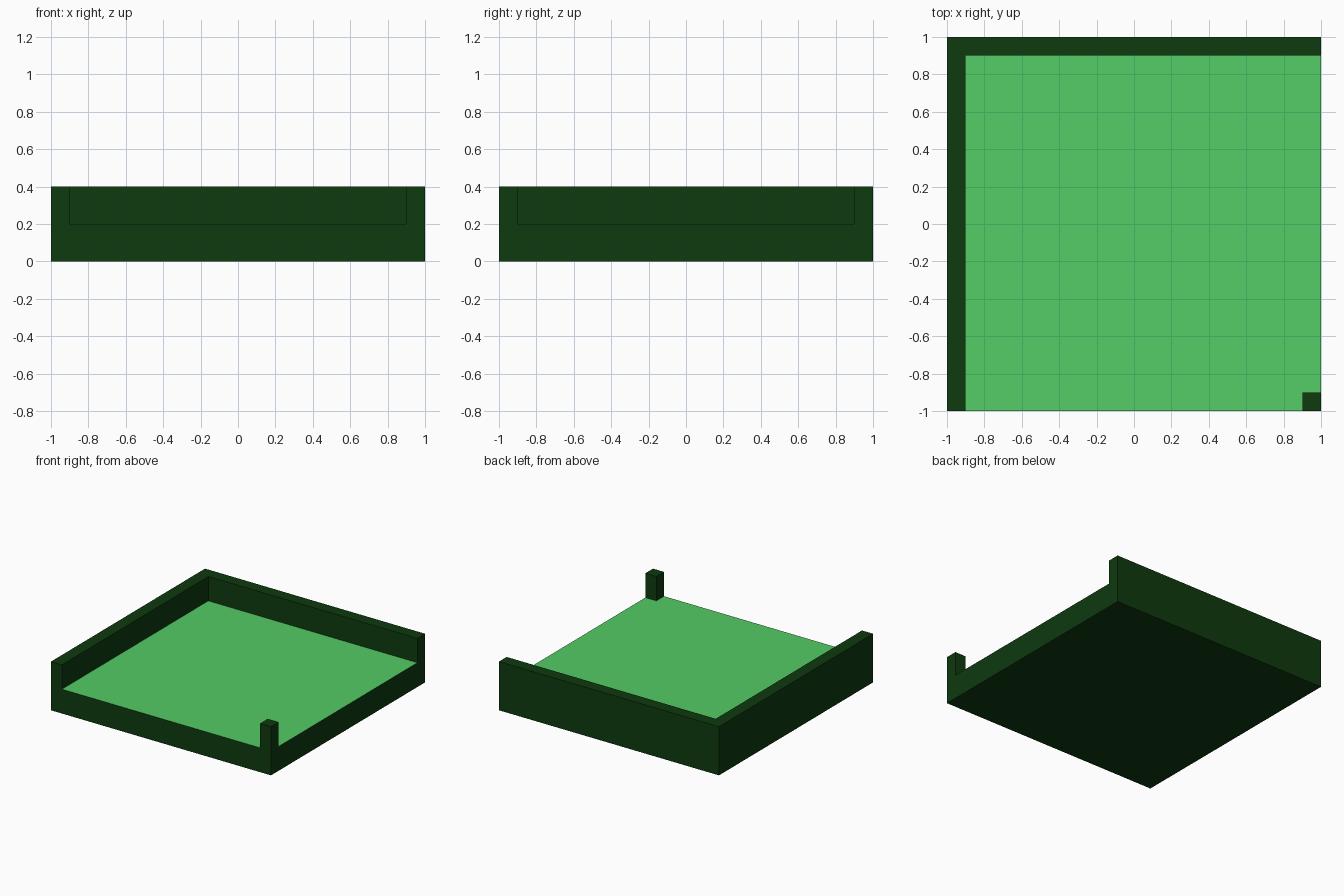
import bpy
import bmesh
from mathutils import Vector

HALF = 1.0      # half of the tile width
INNER = 0.9     # inner edge of the walls
FLOOR = 0.2     # floor height, also the wall height above it

cube = bpy.data.objects.get("Cube")
if cube:
    bpy.data.objects.remove(cube, do_unlink=True)


def make_material(name, colour):
    mat = bpy.data.materials.new(name)
    mat.use_nodes = True
    mat.diffuse_color = colour
    mat.node_tree.nodes["Principled BSDF"].inputs["Base Color"].default_value = colour
    return mat


dark = make_material("dark green", (0.0044, 0.042, 0.0048, 1))
light = make_material("grass green", (0.089, 0.604, 0.133, 1))

# Square base slab standing on the ground
bm = bmesh.new()
bmesh.ops.create_cube(bm, size=2 * HALF)
bmesh.ops.scale(bm, vec=(1, 1, FLOOR / (2 * HALF)), verts=bm.verts)
bmesh.ops.translate(bm, vec=(0, 0, FLOOR / 2), verts=bm.verts)

# Cut lines along the inner edges of the rim
for axis in (Vector((1, 0, 0)), Vector((0, 1, 0))):
    for side in (-INNER, INNER):
        bmesh.ops.bisect_plane(bm, geom=bm.verts[:] + bm.edges[:] + bm.faces[:],
                               plane_co=axis * side, plane_no=axis)
bm.normal_update()


def is_raised(face):
    # Right wall, back wall, and the post in the front left corner
    c = face.calc_center_median()
    rim = c.x < -INNER or c.y > INNER or (c.x > INNER and c.y < -INNER)
    return face.normal.z > 0.5 and rim


# Raise the walls and the corner post
raised = bmesh.ops.extrude_face_region(bm, geom=[f for f in bm.faces if is_raised(f)])
tops = [g for g in raised["geom"] if isinstance(g, bmesh.types.BMVert)]
bmesh.ops.translate(bm, vec=(0, 0, FLOOR), verts=tops)
bmesh.ops.recalc_face_normals(bm, faces=bm.faces)
bm.normal_update()

# Grass on the upward floor, dark green elsewhere
for f in bm.faces:
    on_floor = f.normal.z > 0.5 and f.calc_center_median().z < 1.5 * FLOOR
    f.material_index = 1 if on_floor else 0

# Merge the flat cells into clean faces
bmesh.ops.dissolve_limit(bm, angle_limit=0.01, verts=bm.verts, edges=bm.edges,
                         delimit={"MATERIAL"})

mesh = bpy.data.meshes.new("walled_tile")
bm.to_mesh(mesh)
bm.free()
mesh.materials.append(dark)
mesh.materials.append(light)
tile = bpy.data.objects.new("walled_tile", mesh)
bpy.context.collection.objects.link(tile)
